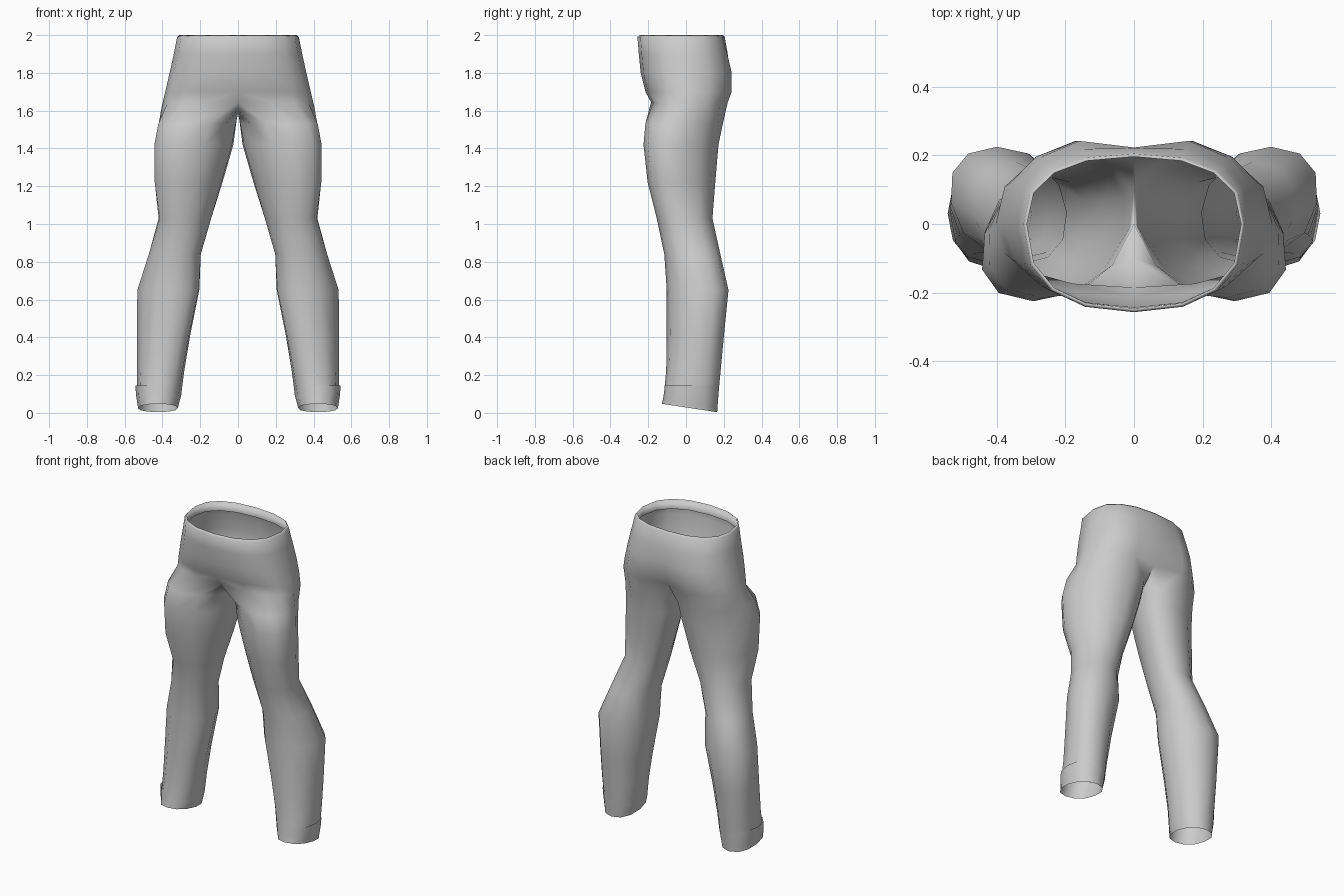
import bpy, bmesh
from math import sin, cos, radians, copysign

if "Cube" in bpy.data.objects:
    bpy.data.objects.remove(bpy.data.objects["Cube"])

N = 12  # sides of each leg; the first 9 points also run round half the pelvis


def power(v, p):
    return copysign(abs(v) ** p, v)


def leg_ring(z, x_in, x_out, y_front, y_back, skew=0.0, tilt=0.0, grow=0.0):
    """Oval leg section; skew slides the front outward, tilt lifts the front."""
    cx, rx = (x_in + x_out) / 2, (x_out - x_in) / 2 + grow
    cy, ry = (y_front + y_back) / 2, (y_back - y_front) / 2 + grow
    pts = []
    for i in range(N):
        a = radians(-120 + 30 * i)
        s = power(sin(a), 0.9)
        pts.append((cx + rx * power(cos(a), 0.9) - skew * s, cy + ry * s, z - tilt * s))
    return pts


def pelvis_ring(z, width, y_front, y_back, cleft, dip=0.0):
    """Half section from front middle round the hip to back middle."""
    pts = []
    for i in range(9):
        t = radians(22.5 * i)
        c = -power(cos(t), 0.8)
        y = c * (y_back if c > 0 else -y_front)
        if i == 8:
            y -= cleft
        x = 0 if i in (0, 8) else width * power(sin(t), 0.85)
        pts.append((x, y, z + dip * abs(cos(t))))
    return pts


def skin(bm, rings, closed):
    """Join neighbouring vertex rings with quads."""
    for a, b in zip(rings, rings[1:]):
        n = len(a) if closed else min(len(a), len(b)) - 1
        for i in range(n):
            j = (i + 1) % len(a)
            bm.faces.new((a[i], b[i], b[j], a[j]))


def finish(name, bm):
    mesh = bpy.data.meshes.new(name)
    bm.to_mesh(mesh)
    bm.free()
    for p in mesh.polygons:
        p.use_smooth = True
    ob = bpy.data.objects.new(name, mesh)
    bpy.context.collection.objects.link(ob)
    m = ob.modifiers.new("mirror", 'MIRROR')
    m.use_clip = True
    m.merge_threshold = 0.002


# Trousers: pelvis half rings flow into a closed leg through the crotch seam
bm = bmesh.new()


def verts(pts):
    return [bm.verts.new(p) for p in pts]


pelvis = [verts(pelvis_ring(*r)) for r in (
    (1.935, 0.318, -0.243, 0.198, 0.0),
    (2.00, 0.312, -0.246, 0.196, 0.0),
    (1.99, 0.322, -0.257, 0.205, 0.0),
    (1.90, 0.340, -0.250, 0.233, 0.012),
    (1.80, 0.362, -0.240, 0.258, 0.035),
    (1.70, 0.385, -0.215, 0.258, 0.050))]
# the last ring lies on the groin and under the seat
hip = verts(pelvis_ring(1.625, 0.403, -0.185, 0.235, 0.05, 0.02))
seam = verts([(0, 0.11, 1.60), (0, 0.0, 1.585), (0, -0.10, 1.605)])
skin(bm, pelvis + [hip], False)

LEG = (  # z, inner x, outer x, front y, back y, skew
    (1.53, 0.012, 0.420, -0.215, 0.195, 0.05),
    (1.42, 0.032, 0.435, -0.225, 0.172, 0.06),
    (1.22, 0.088, 0.435, -0.203, 0.155, 0.05),
    (1.03, 0.142, 0.420, -0.155, 0.140, 0.02),
    (0.84, 0.197, 0.472, -0.115, 0.182, -0.01),
    (0.65, 0.205, 0.533, -0.102, 0.225, -0.03),
    (0.40, 0.255, 0.535, -0.102, 0.200, -0.02),
    (0.22, 0.285, 0.535, -0.105, 0.183, -0.01),
    (0.10, 0.300, 0.535, -0.117, 0.172, 0.0),
    (0.026, 0.318, 0.530, -0.127, 0.165, 0.0, 0.022))
skin(bm, [hip + seam] + [verts(leg_ring(*r)) for r in LEG], True)
finish("trousers", bm)

# Ankle cuffs: a thin band lying on the hem of each leg
bm = bmesh.new()
skin(bm, [verts(leg_ring(*r)) for r in (
    (0.145, 0.298, 0.543, -0.112, 0.174),
    (0.095, 0.300, 0.540, -0.118, 0.172),
    (0.026, 0.319, 0.529, -0.126, 0.164, 0.0, 0.022))], True)
finish("ankle_cuffs", bm)
